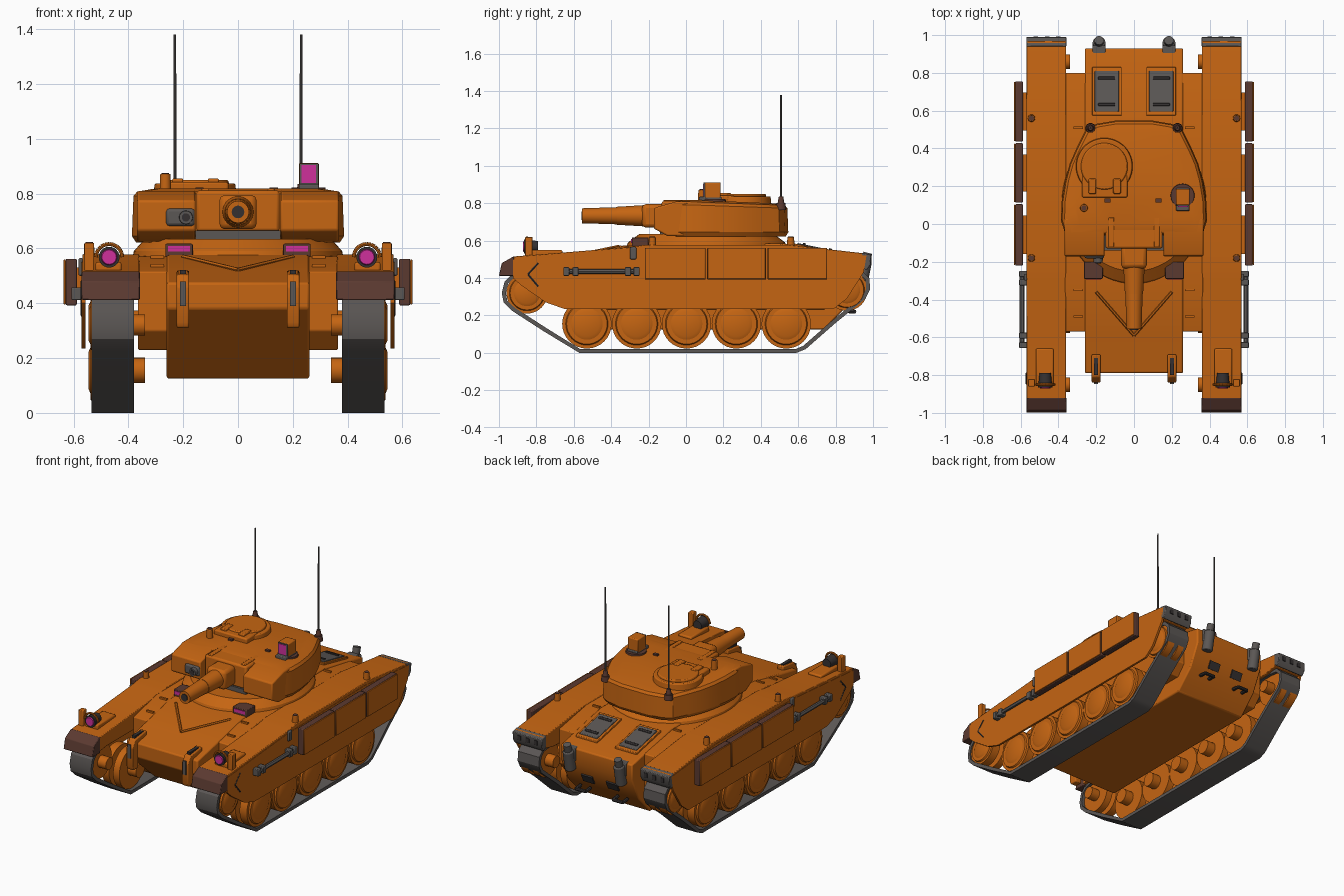
import bpy, bmesh, math
from mathutils import Vector


def mat(name, rgb):
    m = bpy.data.materials.new(name)
    m.diffuse_color = (*rgb, 1)
    return m


ORANGE = mat("orange paint", (0.56, 0.13, 0.006))
GREY = mat("track grey", (0.105, 0.095, 0.09))
BROWN = mat("dark brown", (0.105, 0.042, 0.03))
DARK = mat("near black", (0.035, 0.03, 0.03))
PINK = mat("magenta glass", (0.62, 0.03, 0.33))


def finish(name, bm, m, bevel=0.0):
    bmesh.ops.recalc_face_normals(bm, faces=bm.faces)
    me = bpy.data.meshes.new(name)
    bm.to_mesh(me)
    bm.free()
    me.materials.append(m)
    ob = bpy.data.objects.new(name, me)
    bpy.context.collection.objects.link(ob)
    if bevel:
        b = ob.modifiers.new("bevel", 'BEVEL')
        b.width, b.segments, b.limit_method = bevel, 2, 'ANGLE'
    return ob


def loft(name, rings, m, bevel=0.0, closed=False):
    """Skin rings of points; capped at the ends, or joined last to first."""
    bm = bmesh.new()
    vs = [[bm.verts.new(p) for p in r] for r in rings]
    n = len(vs[0])
    pairs = list(zip(vs, vs[1:])) + ([(vs[-1], vs[0])] if closed else [])
    for a, b in pairs:
        for i in range(n):
            j = (i + 1) % n
            bm.faces.new((a[i], a[j], b[j], b[i]))
    if not closed:
        bm.faces.new(vs[0])
        bm.faces.new(vs[-1])
    return finish(name, bm, m, bevel)


def prism(name, yz, x0, x1, m, bevel=0.0):
    return loft(name, [[(x, y, z) for y, z in yz] for x in (x0, x1)], m, bevel)


def box(name, x0, x1, y0, y1, z0, z1, m, bevel=0.0):
    return prism(name, [(y0, z0), (y1, z0), (y1, z1), (y0, z1)], x0, x1, m, bevel)


def cyl(name, p0, p1, r0, r1, m, n=24, bevel=0.0):
    p0, p1 = Vector(p0), Vector(p1)
    q = (p1 - p0).to_track_quat('Z', 'Y')
    circ = [(math.cos(math.tau * i / n), math.sin(math.tau * i / n)) for i in range(n)]
    return loft(name, [[p + q @ Vector((r * c, r * s, 0)) for c, s in circ]
                       for p, r in ((p0, r0), (p1, r1))], m, bevel)


def rod(name, pts, r, m, n=8):
    for a, b in zip(pts, pts[1:]):
        cyl(name, a, b, r, r, m, n)


# hull: narrow keel with nose and deck, wider centre body
prism("hull", [(-.79, .38), (-.79, .475), (-.6, .515), (-.33, .575), (.52, .585), (.93, .5),
               (.93, .4), (.86, .25), (.74, .125), (-.5, .125)], -.26, .26, ORANGE, .008)
prism("hull_body", [(-.57, .3), (-.57, .515), (-.33, .57), (.52, .575), (.8, .525), (.8, .3),
                    (.74, .23), (-.5, .23)], -.365, .365, ORANGE, .005)
deck = lambda y: .585 - .207 * (y - .52)

for s, side in ((1, "right"), (-1, "left")):
    # fender, skirt and mud guards
    prism("fender_" + side, [(-.925, .42), (-.925, .515), (-.3, .565), (-.22, .578), (.55, .578),
                             (.97, .53), (.95, .45), (.85, .43), (-.85, .43)],
          s * .36, s * .568, ORANGE, .004)
    prism("skirt_" + side, [(-.925, .5), (-.925, .4), (-.88, .36), (-.75, .27), (-.65, .235),
                            (.79, .235), (.86, .29), (.95, .43), (.965, .52), (.5, .56), (-.3, .55)],
          s * .556, s * .57, ORANGE)
    prism("front_mudguard_" + side, [(-1, .412), (-.985, .48), (-.92, .517), (-.92, .412)],
          s * .358, s * .57, BROWN, .004)
    prism("rear_mudguard_" + side, [(.94, .535), (.99, .525), (.985, .47), (.965, .44), (.94, .46)],
          s * .358, s * .57, GREY, .004)
    for dx in (.40, .46, .52):
        box("mudguard_slot_" + side, s * (dx - .012), s * (dx + .012), .985, .992, .48, .51, DARK)

    # track band
    outer = [(-.57, 0), (-.76, .115), (-.93, .225), (-.975, .27), (-.985, .32), (-.97, .38), (-.93, .42),
             (-.85, .44), (.86, .45), (.94, .44), (.98, .4), (.985, .34), (.96, .29), (.8, .16),
             (.64, .02), (.59, 0)]
    inner = []
    for i, p in enumerate(outer):
        d = Vector(outer[(i + 1) % 16]) - Vector(outer[i - 1])
        d.normalize()
        inner.append((p[0] + d.y * .022, p[1] - d.x * .022))
    if inner[0][1] < 0:
        inner = [(2 * a[0] - b[0], 2 * a[1] - b[1]) for a, b in zip(outer, inner)]
    xa, xb = s * .38, s * .535
    loft("track_" + side, [[(xa, y, z) for y, z in outer], [(xb, y, z) for y, z in outer],
                           [(xb, y, z) for y, z in inner], [(xa, y, z) for y, z in inner]],
         GREY, closed=True)

    # road wheels, sprocket and idler
    wheels = [(-.53 + .2665 * i, .155, .132) for i in range(5)] + [(-.85, .32, .11), (.86, .335, .11)]
    for y, z, r in wheels:
        def disc(part, x0, x1, ra, rb, m=ORANGE):
            cyl(part + "_" + side, (s * x0, y, z), (s * x1, y, z), r * ra, r * rb, m, 32)
        disc("wheel_inner", .40, .445, 1, 1)
        disc("wheel_outer", .475, .528, 1, 1)
        disc("wheel_rim", .528, .538, .86, .82)
        disc("wheel_hub", .538, .546, .64, .5)
        disc("axle", .34, .48, .35, .35)

    # add-on side armour panels with brown backing
    for y0, y1 in ((-.22, .105), (.113, .428), (.436, .755)):
        box("panel_back_" + side, s * .588, s * .628, y0, y1, .392, .562, BROWN, .005)
        box("panel_face_" + side, s * .628, s * .636, y0 + .003, y1 - .003, .395, .559, ORANGE, .003)
        box("panel_mount_" + side, s * .565, s * .59, y0 + .06, y1 - .06, .43, .53, ORANGE)

    # tow bar with clamps, side hook, chevron mark
    cyl("tow_bar_" + side, (s * .592, -.64, .435), (s * .592, -.27, .435), .013, .013, GREY, 12)
    for y in (-.64, -.59, -.31, -.265):
        box("bar_clamp_" + side, s * .565, s * .608, y - .016, y + .016, .412, .458, GREY, .004)
    box("side_hook_" + side, s * .565, s * .582, -.3, -.265, .5, .565, GREY, .006)
    rod("chevron_" + side, [(s * .568, -.79, .48), (s * .568, -.845, .42), (s * .568, -.79, .355)],
        .006, DARK, 6)

    # fender posts
    for y in (-.18, .56):
        cyl("fender_post_" + side, (s * .543, y, .57), (s * .543, y, .62), .02, .018, ORANGE, 16, .004)
        cyl("post_cap_" + side, (s * .543, y, .619), (s * .543, y, .623), .014, .014, BROWN, 16)

    # headlight with housing and hoop guard
    box("headlight_base_" + side, s * .425, s * .52, -.85, -.66, .51, .55, ORANGE, .008)
    cyl("headlight_" + side, (s * .47, -.865, .568), (s * .47, -.79, .568), .038, .03, DARK, 24)
    cyl("headlight_lens_" + side, (s * .47, -.871, .568), (s * .47, -.863, .568), .026, .03, PINK, 24)
    rod("headlight_guard_" + side, [(s * .47 + .048 * math.cos(a * math.pi / 10), -.85,
        .568 + .048 * math.sin(a * math.pi / 10)) for a in range(11)], .007, ORANGE)
    box("marker_post_" + side, s * .525, s * .56, -.86, -.82, .51, .62, ORANGE, .004)

    # front tow hooks
    prism("tow_hook_" + side, [(-.84, .33), (-.84, .46), (-.81, .505), (-.69, .52), (-.69, .48),
                               (-.78, .44), (-.78, .31), (-.83, .31)], s * .178, s * .224, ORANGE, .006)
    box("hook_slot_" + side, s * .19, s * .212, -.846, -.838, .39, .48, GREY)
    box("hook_groove_" + side, s * .19, s * .212, -.8, -.71, .5, .522, DARK)

    # engine deck grilles following the slope
    for nm, x0, x1, y0, y1, h, m in (("grille_frame_", .065, .222, .575, .83, .012, ORANGE),
                                     ("grille_", .08, .208, .595, .81, .018, GREY),
                                     ("grille_bar_", .1, .19, .625, .64, .026, DARK),
                                     ("grille_bar_", .1, .19, .765, .78, .026, DARK)):
        prism(nm + side, [(y0, deck(y0) - .02), (y0, deck(y0) + h), (y1, deck(y1) + h),
                          (y1, deck(y1) - .02)], s * x0, s * x1, m, .003)

    # exhausts, rear hooks and hull ribs
    cyl("exhaust_" + side, (s * .185, .935, .36), (s * .185, .96, .49), .034, .034, GREY, 20, .006)
    cyl("exhaust_tip_" + side, (s * .185, .96, .49), (s * .185, .972, .535), .024, .024, GREY, 20)
    box("exhaust_mount_" + side, s * .15, s * .22, .9, .945, .42, .505, GREY, .005)
    rod("rear_hook_" + side, [(s * .1, .85, .225), (s * .1, .9, .22), (s * .17, .9, .22),
                              (s * .17, .85, .225)], .011, DARK)
    prism("rear_vent_" + side, [(.875, .28), (.898, .33), (.905, .325), (.882, .275)],
          s * .05, s * .13, DARK)
    for y, z in ((-.49, .535), (-.35, .567), (.51, .578)):
        box("hull_rib_" + side, s * .27, s * .32, y - .006, y + .006, z - .02, z + .008, ORANGE)

    # driver periscopes and glacis rib
    box("periscope_" + side, s * .165, s * .265, -.29, -.2, .57, .617, BROWN, .004)
    box("periscope_glass_" + side, s * .175, s * .255, -.294, -.288, .588, .609, PINK)
    rod("glacis_rib_" + side, [(0, -.59, .522), (s * .2, -.36, .57)], .008, ORANGE, 6)

    # turret front cheeks
    prism("turret_cheek_" + side, [(.03, .81), (-.05, .81), (-.17, .775), (-.172, .665), (-.1, .625),
                                   (.03, .625)], s * .155, s * .368, ORANGE, .008)

    # antennas
    cyl("antenna_base_" + side, (s * .23, .508, .765), (s * .23, .508, .8), .027, .024, BROWN, 16)
    cyl("antenna_cone_" + side, (s * .23, .508, .8), (s * .23, .508, .835), .018, .012, BROWN, 16)
    cyl("antenna_" + side, (s * .23, .508, .83), (s * .23, .508, 1.38), .0055, .0045, GREY, 8)

# turret ring, a shallow cone
n = 64
loft("turret_ring", [[(rx * math.sin(math.tau * i / n), .11 - ry * math.cos(math.tau * i / n), z)
                      for i in range(n)] for rx, ry, z in ((.385, .43, .565), (.38, .42, .59),
                                                           (.34, .36, .635))], ORANGE)

# turret shell
half = [(.15, -.06), (.36, -.065), (.387, .02), (.383, .12), (.365, .23), (.34, .32), (.305, .4),
        (.255, .5), (.2, .53), (.1, .547)]
outline = half + [(-x, y) for x, y in reversed(half)]
loft("turret", [[(x * k, .2 + (y - .2) * k, z - .035 * max(y, 0) * (z > .7)) for x, y in outline]
                for k, z in ((.96, .622), (1, .645), (.985, .792), (.95, .808), (.8, .818))], ORANGE)

# gun mantlet and barrel
box("mantlet_shadow", -.155, .155, -.14, 0, .632, .665, GREY)
box("mantlet", -.152, .152, -.13, .03, .66, .812, ORANGE, .012)
box("mantlet_block", -.068, .068, -.235, -.1, .67, .795, ORANGE, .02)
cyl("gun_sleeve", (0, -.37, .733), (0, -.22, .733), .048, .057, ORANGE, 32)
cyl("gun_barrel", (0, -.555, .733), (0, -.36, .733), .04, .046, ORANGE, 32)
cyl("muzzle_bore", (0, -.56, .733), (0, -.55, .733), .023, .023, DARK, 24)
for x in (-.12, .12):
    box("mantlet_lug", x - .015, x + .015, -.12, .035, .8, .818, ORANGE, .004)

# coaxial sensor on the left cheek
box("sensor_housing", -.262, -.158, -.182, -.16, .682, .745, GREY, .012)
cyl("sensor_barrel", (-.19, -.205, .713), (-.19, -.16, .713), .024, .026, GREY, 20)
cyl("sensor_bore", (-.19, -.208, .713), (-.19, -.2, .713), .015, .015, DARK, 16)

# commander sight
cyl("sight_base", (.257, .15, .79), (.257, .15, .822), .066, .062, BROWN, 32)
box("sight_foot", .222, .295, .07, .19, .795, .835, GREY, .005)
box("sight_box", .222, .295, .1, .185, .82, .912, ORANGE, .006)
box("sight_bezel", .224, .293, .094, .102, .825, .91, GREY)
box("sight_glass", .232, .285, .09, .095, .838, .904, PINK)

# cupola with hatch
cyl("cupola", (-.157, .305, .79), (-.157, .305, .837), .152, .147, ORANGE, 48, .006)
cyl("cupola_hatch", (-.157, .305, .835), (-.157, .305, .85), .125, .12, ORANGE, 48, .004)
box("cupola_hinge", -.275, -.035, .14, .26, .8, .842, ORANGE, .008)
for x in (-.22, -.09):
    box("hinge_lug", x - .02, x + .02, .16, .24, .835, .855, ORANGE, .005)
cyl("roof_post", (-.265, .085, .8), (-.265, .085, .872), .021, .019, ORANGE, 16, .004)
cyl("roof_post_cap", (-.265, .085, .871), (-.265, .085, .875), .014, .014, BROWN, 16)
for x in (-.14, .13):
    box("roof_bolt", x - .015, x + .015, .115, .135, .812, .823, BROWN)

# smooth round parts, keep edges sharp
for ob in bpy.context.scene.objects:
    ob.select_set(True)
    bpy.context.view_layer.objects.active = ob
bpy.ops.object.shade_smooth_by_angle(angle=math.radians(30))
